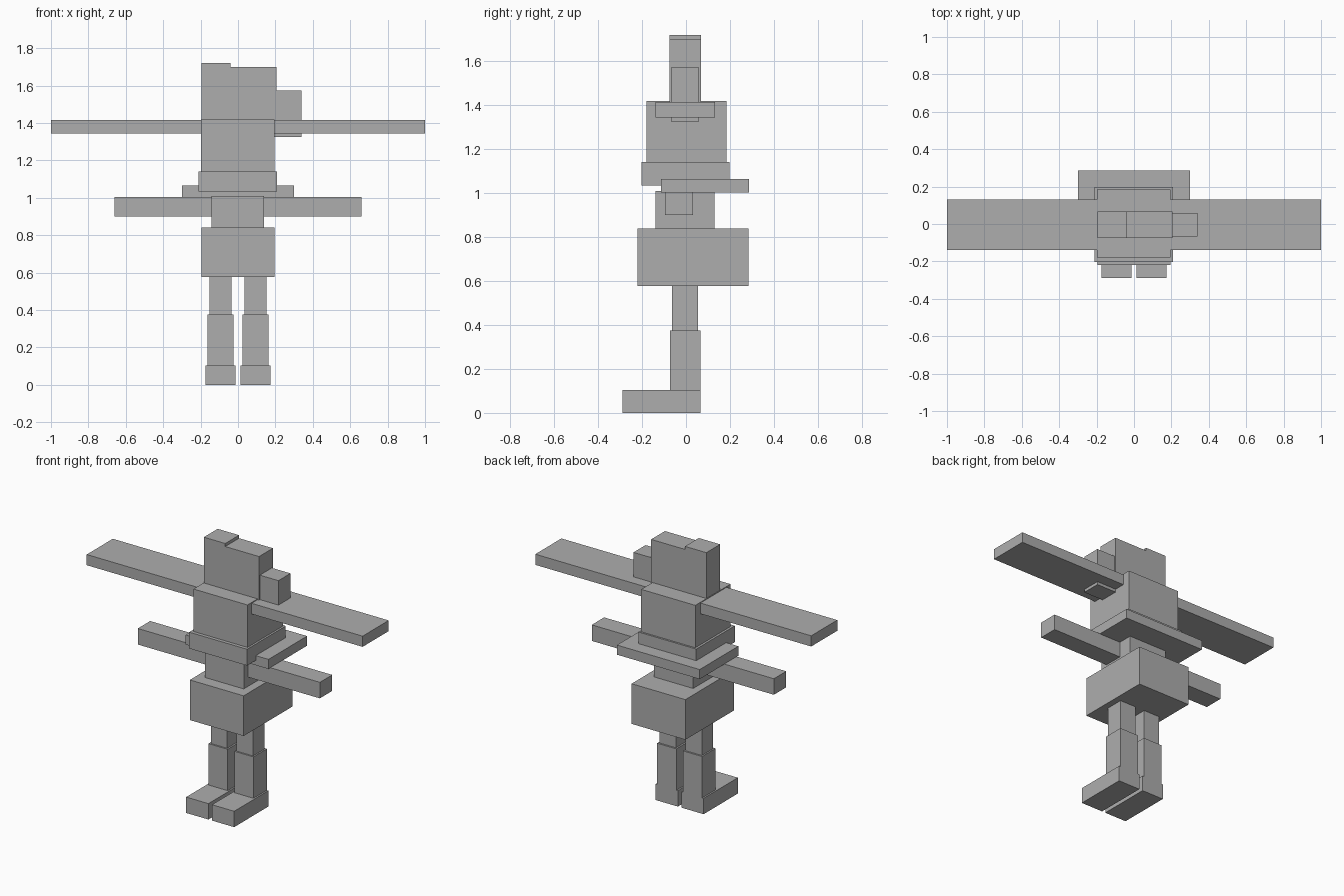
import bpy

if "Cube" in bpy.data.objects:
    bpy.data.objects.remove(bpy.data.objects["Cube"], do_unlink=True)

grey = bpy.data.materials.new("plain_grey")
grey.use_nodes = True
colour = (0.42, 0.42, 0.42, 1)
grey.diffuse_color = colour
grey.node_tree.nodes["Principled BSDF"].inputs["Base Color"].default_value = colour


def box(name, x, y, z):
    """Add a box spanning the given (low, high) range on each axis."""
    spans = (x, y, z)
    bpy.ops.mesh.primitive_cube_add(size=1, location=[(a + b) / 2 for a, b in spans])
    part = bpy.context.object
    part.name = name
    part.scale = [b - a for a, b in spans]
    bpy.ops.object.transform_apply(location=False, rotation=False, scale=True)
    part.data.materials.append(grey)


def pair(name, x, y, z):
    """Add a left box and its mirrored right twin."""
    box("left_" + name, x, y, z)
    box("right_" + name, (-x[1], -x[0]), y, z)


# Head with a raised block on one side and a small block on the other
box("head", (-0.19, 0.205), (-0.075, 0.068), (1.415, 1.70))
box("head_raised_block", (-0.195, -0.04), (-0.075, 0.068), (1.415, 1.72))
box("side_block", (0.19, 0.34), (-0.067, 0.058), (1.325, 1.575))

# Body, from the chest down to the hips
box("chest", (-0.197, 0.195), (-0.18, 0.185), (1.14, 1.42))
box("belt", (-0.212, 0.208), (-0.203, 0.197), (1.035, 1.142))
box("back_plate", (-0.30, 0.30), (-0.113, 0.287), (1.003, 1.066))
box("waist", (-0.143, 0.14), (-0.14, 0.13), (0.84, 1.01))
box("hips", (-0.195, 0.195), (-0.22, 0.285), (0.577, 0.84))

# Broad upper arms and slim lower arms
pair("wing_arm", (0.19, 1.0), (-0.138, 0.132), (1.345, 1.415))
pair("lower_arm_inner", (0.13, 0.297), (-0.095, 0.033), (0.90, 1.005))
pair("lower_arm_outer", (0.297, 0.66), (-0.095, 0.033), (0.90, 1.005))

# Legs and feet
pair("thigh", (0.035, 0.153), (-0.063, 0.055), (0.37, 0.58))
pair("shin", (0.024, 0.163), (-0.073, 0.066), (0.10, 0.375))
pair("foot", (0.013, 0.174), (-0.288, 0.066), (0, 0.104))
